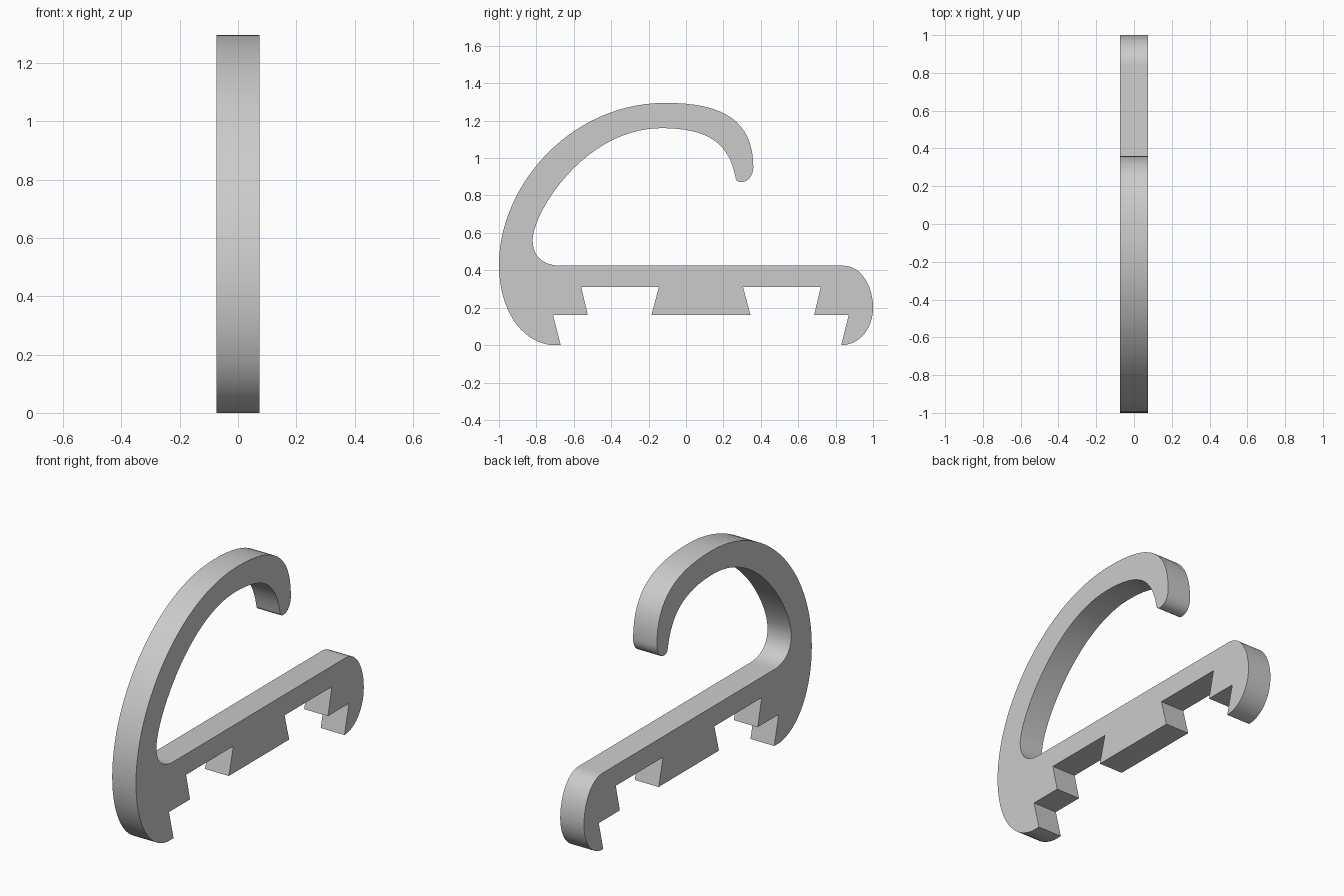
import bpy
import bmesh
import math
from mathutils import Vector
from mathutils.geometry import interpolate_bezier

HALF_WIDTH = 0.073

cube = bpy.data.objects.get("Cube")
if cube:
    bpy.data.objects.remove(cube, do_unlink=True)

grey = bpy.data.materials.new("plain_grey")
grey.use_nodes = True
colour = (0.6, 0.6, 0.6, 1)
grey.diffuse_color = colour
grey.node_tree.nodes["Principled BSDF"].inputs["Base Color"].default_value = colour

outline = []


def line(*points):
    outline.extend(Vector((-HALF_WIDTH, y, z)) for y, z in points)


def curve(c1, c2, end, steps=16):
    """Continue the outline with a smooth curve to the end point."""
    p1, p2, p3 = (Vector((-HALF_WIDTH, y, z)) for y, z in (c1, c2, end))
    outline.extend(interpolate_bezier(outline[-1], p1, p2, p3, steps + 1)[1:])


# Rounded heel and outside of the hook
line((-0.67, 0), (-0.72, 0))
curve((-0.89, 0.02), (-1, 0.2), (-1, 0.43))
curve((-1, 0.85), (-0.62, 1.295), (-0.11, 1.295), 28)
curve((0.2, 1.295), (0.36, 1.2), (0.36, 0.95))

# Rounded tip and inside of the hook
curve((0.36, 0.91), (0.335, 0.872), (0.295, 0.872), 8)
curve((0.275, 0.872), (0.267, 0.88), (0.264, 0.9), 6)
curve((0.23, 1.07), (0.13, 1.16), (-0.13, 1.16))
curve((-0.54, 1.16), (-0.82, 0.71), (-0.82, 0.56), 28)
curve((-0.82, 0.47), (-0.76, 0.425), (-0.67, 0.425), 10)

# Flat bar and its rounded end
line((0.84, 0.425))
curve((0.94, 0.425), (1, 0.31), (1, 0.2), 12)
curve((1, 0.09), (0.93, 0), (0.83, 0), 12)

# Dovetail notches along the underside
line((0.87, 0.16), (0.685, 0.16), (0.72, 0.31), (0.305, 0.31),
     (0.345, 0.16), (-0.185, 0.16), (-0.145, 0.31), (-0.56, 0.31),
     (-0.525, 0.16), (-0.71, 0.16))

# Extrude the profile across the width
bm = bmesh.new()
face = bm.faces.new([bm.verts.new(p) for p in outline])
side = bmesh.ops.extrude_face_region(bm, geom=[face], use_keep_orig=True)
moved = [v for v in side["geom"] if isinstance(v, bmesh.types.BMVert)]
bmesh.ops.translate(bm, verts=moved, vec=(2 * HALF_WIDTH, 0, 0))
bmesh.ops.recalc_face_normals(bm, faces=bm.faces)
mesh = bpy.data.meshes.new("hook_clip")
bm.to_mesh(mesh)
bm.free()
mesh.materials.append(grey)

clip = bpy.data.objects.new("hook_clip", mesh)
bpy.context.collection.objects.link(clip)
bpy.context.view_layer.objects.active = clip
clip.select_set(True)
bpy.ops.object.shade_smooth_by_angle(angle=math.radians(30))
